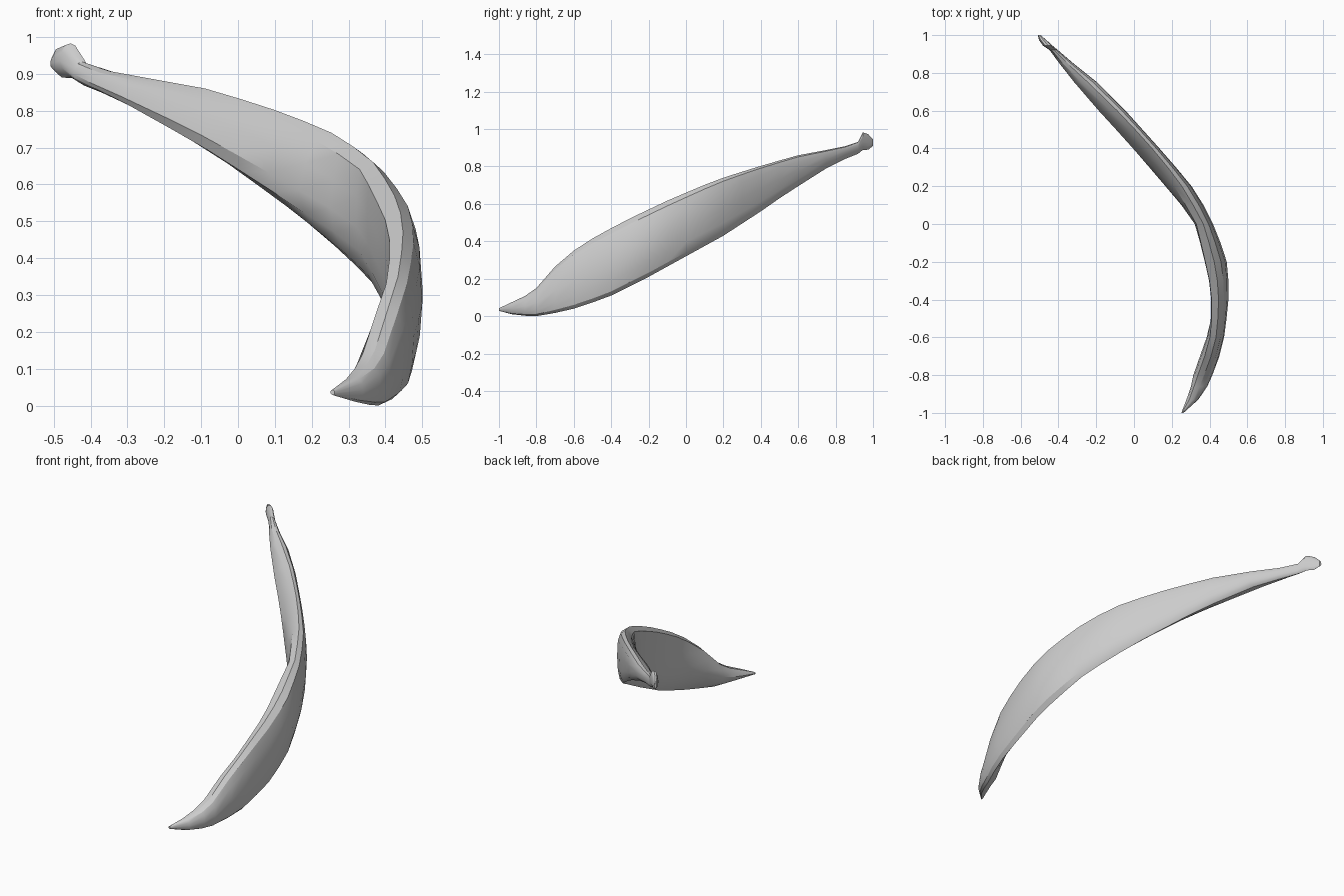
import bpy, bmesh

# Stations along the pod: y, inner x, outer x, bottom z, top z, twist
stations = [
    (-1.00, .250, .262, .028, .042, .5),
    (-.93, .275, .340, .010, .075, .5),
    (-.86, .297, .388, .002, .108, .4),
    (-.80, .310, .415, .000, .150, .5),
    (-.70, .345, .452, .017, .265, .5),
    (-.60, .380, .477, .040, .350, .4),
    (-.50, .402, .490, .073, .415, .1),
    (-.40, .405, .500, .110, .470, 0),
    (-.30, .393, .500, .160, .522, 0),
    (-.20, .370, .491, .210, .570, 0),
    (-.10, .345, .458, .265, .617, .05),
    (.00, .315, .418, .320, .660, .2),
    (.10, .245, .368, .375, .702, .4),
    (.20, .163, .305, .430, .740, .7),
    (.30, .080, .222, .495, .772, .9),
    (.40, -.005, .135, .560, .803, 1),
    (.50, -.095, .045, .630, .832, 1),
    (.60, -.188, -.045, .695, .860, .9),
    (.75, -.320, -.195, .790, .888, .6),
    (.85, -.398, -.320, .840, .908, .5),
    (.92, -.448, -.402, .868, .932, .5),
    (.945, -.485, -.432, .888, .983, .5),
    (.975, -.505, -.465, .890, .972, .5),
    (1.00, -.510, -.495, .910, .945, .5),
]

# Cross-sections (across, up) before and after the twist; the first seven points
# run up the outer back, then the flat rim, then down the inner face
near = [(.55, 0), (.78, .06), (.93, .22), (1, .46), (.93, .74), (.75, .92), (.45, 1),
        (.06, .95), (.04, .72), (.08, .48), (.16, .28), (.32, .10)]
far = [(.80, 0), (.92, .07), (.98, .22), (1, .50), (.98, .80), (.88, .95), (.72, 1),
       (.48, .92), (.18, .74), (.0, .50), (.10, .31), (.48, .13)]


def section(bm, y, xi, xo, zb, zt, t):
    ring = []
    for (u0, v0), (u1, v1) in zip(near, far):
        u, v = u0 + (u1 - u0) * t, v0 + (v1 - v0) * t
        ring.append(bm.verts.new((xi + (xo - xi) * u, y, zb + (zt - zb) * v)))
    return ring


# Loft the sections into one closed body with a pointed tip and a knobbed stem
bm = bmesh.new()
rings = [section(bm, *s) for s in stations]
n = len(near)
for a, b in zip(rings, rings[1:]):
    for i in range(n):
        j = (i + 1) % n
        bm.faces.new((a[i], a[j], b[j], b[i]))
bm.faces.new(rings[0])
bm.faces.new(rings[-1])
bmesh.ops.recalc_face_normals(bm, faces=bm.faces)

mesh = bpy.data.meshes.new("curved_pod")
bm.to_mesh(mesh)
bm.free()
pod = bpy.data.objects.new("curved_pod", mesh)
bpy.context.collection.objects.link(pod)
bpy.context.view_layer.objects.active = pod
pod.select_set(True)
bpy.ops.object.shade_smooth_by_angle(angle=.5)
